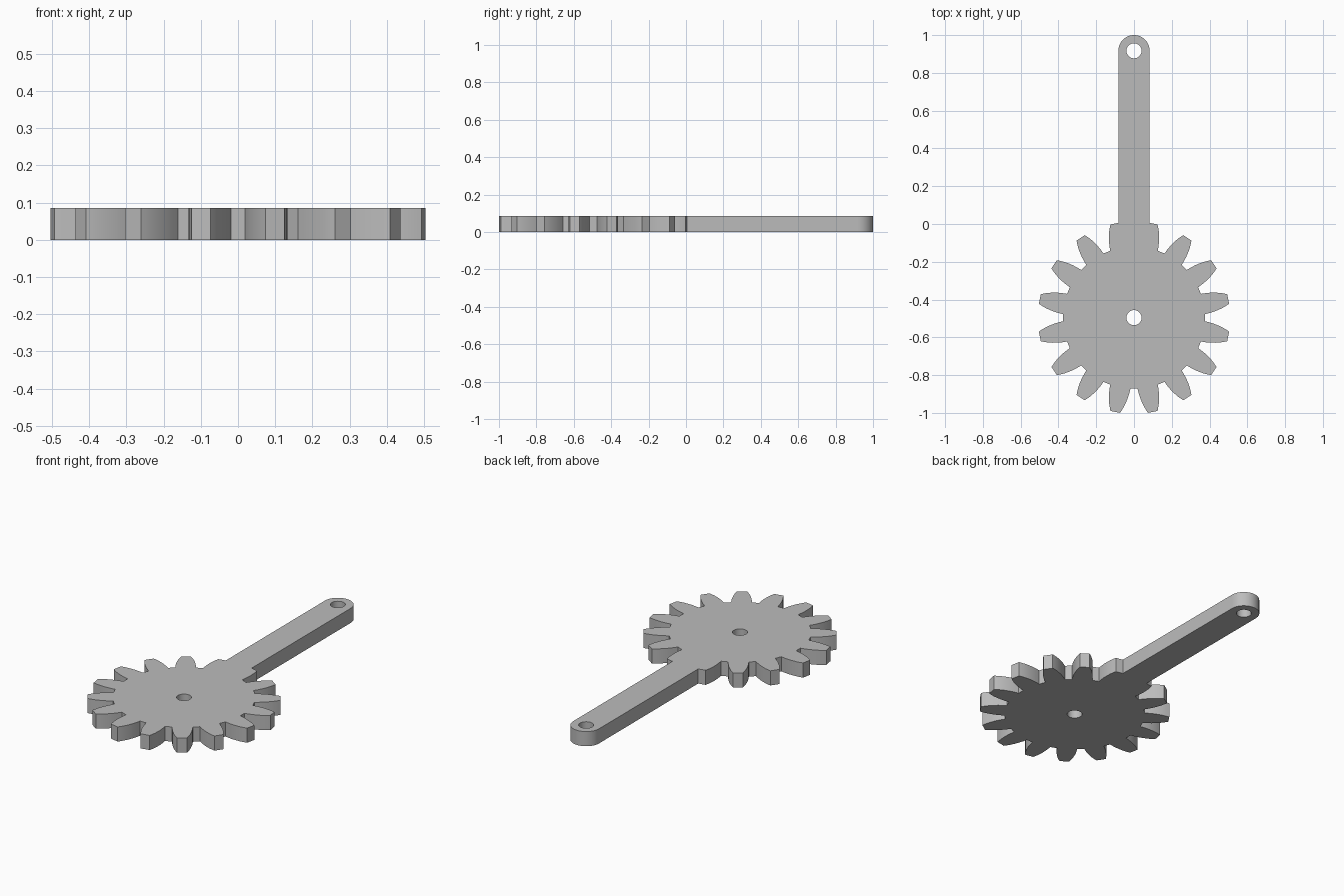
import bpy
import bmesh
from math import sin, cos, pi, radians, sqrt

cube = bpy.data.objects.get("Cube")
if cube:
    bpy.data.objects.remove(cube, do_unlink=True)

HEIGHT = 0.085
TEETH = 16
GEAR_Y, TIP_R = -0.496, 0.509
ARM_W, ARM_Y = 0.083, 0.917
HOLE_R = 0.04
# Tooth flank: (radius, half angle in degrees) from root to tip
FLANK = [(0.376, 8.35), (0.40, 7.7), (0.425, 6.9), (0.45, 5.9),
         (0.475, 4.8), (0.495, 3.7), (TIP_R, 2.9)]


def circle(cy, r, n=40):
    return [(r * cos(2 * pi * i / n), cy + r * sin(2 * pi * i / n)) for i in range(n)]


def gear_points():
    """Teeth clockwise, starting just right of the arm."""
    points = []
    for k in range(TEETH):
        centre = 90 - (k + 0.5) * 360 / TEETH
        tooth = [(r, centre + a) for r, a in FLANK]
        tooth += [(r, centre - a) for r, a in reversed(FLANK)]
        for r, a in tooth:
            points.append((r * cos(radians(a)), GEAR_Y + r * sin(radians(a))))
    # the arm covers the gap at the top
    return [p for p in points if abs(p[0]) > ARM_W + 0.001 or p[1] < GEAR_Y]


# Arm sides start on the tooth tips and end in a round head
join_y = GEAR_Y + sqrt(TIP_R ** 2 - ARM_W ** 2)
arm = [(-ARM_W, join_y)]
arm += [(-ARM_W * cos(pi * i / 24), ARM_Y + ARM_W * sin(pi * i / 24)) for i in range(25)]
arm += [(ARM_W, join_y)]

# Flat profile with two through holes, extruded
curve = bpy.data.curves.new("gear_arm", 'CURVE')
curve.dimensions = '2D'
curve.fill_mode = 'BOTH'
curve.extrude = HEIGHT / 2
for loop in (gear_points() + arm, circle(GEAR_Y, HOLE_R), circle(ARM_Y, HOLE_R)):
    spline = curve.splines.new('POLY')
    spline.points.add(len(loop) - 1)
    for point, (x, y) in zip(spline.points, loop):
        point.co = (x, y, 0, 1)
    spline.use_cyclic_u = True

gear = bpy.data.objects.new("gear_with_arm", curve)
bpy.context.collection.objects.link(gear)
bpy.ops.object.select_all(action='DESELECT')
gear.select_set(True)
bpy.context.view_layer.objects.active = gear
bpy.ops.object.convert(target='MESH')
gear = bpy.context.view_layer.objects.active

# Weld caps to walls and stand the part on the ground
bm = bmesh.new()
bm.from_mesh(gear.data)
bmesh.ops.remove_doubles(bm, verts=bm.verts, dist=0.0001)
bmesh.ops.translate(bm, verts=bm.verts, vec=(0, 0, HEIGHT / 2))
bmesh.ops.recalc_face_normals(bm, faces=bm.faces)
bm.to_mesh(gear.data)
bm.free()
bpy.ops.object.shade_smooth_by_angle(angle=radians(25))

# Plain grey
grey = bpy.data.materials.new("grey")
grey.use_nodes = True
colour = (0.5, 0.5, 0.5, 1)
grey.diffuse_color = colour
grey.node_tree.nodes["Principled BSDF"].inputs["Base Color"].default_value = colour
gear.data.materials.clear()
gear.data.materials.append(grey)
